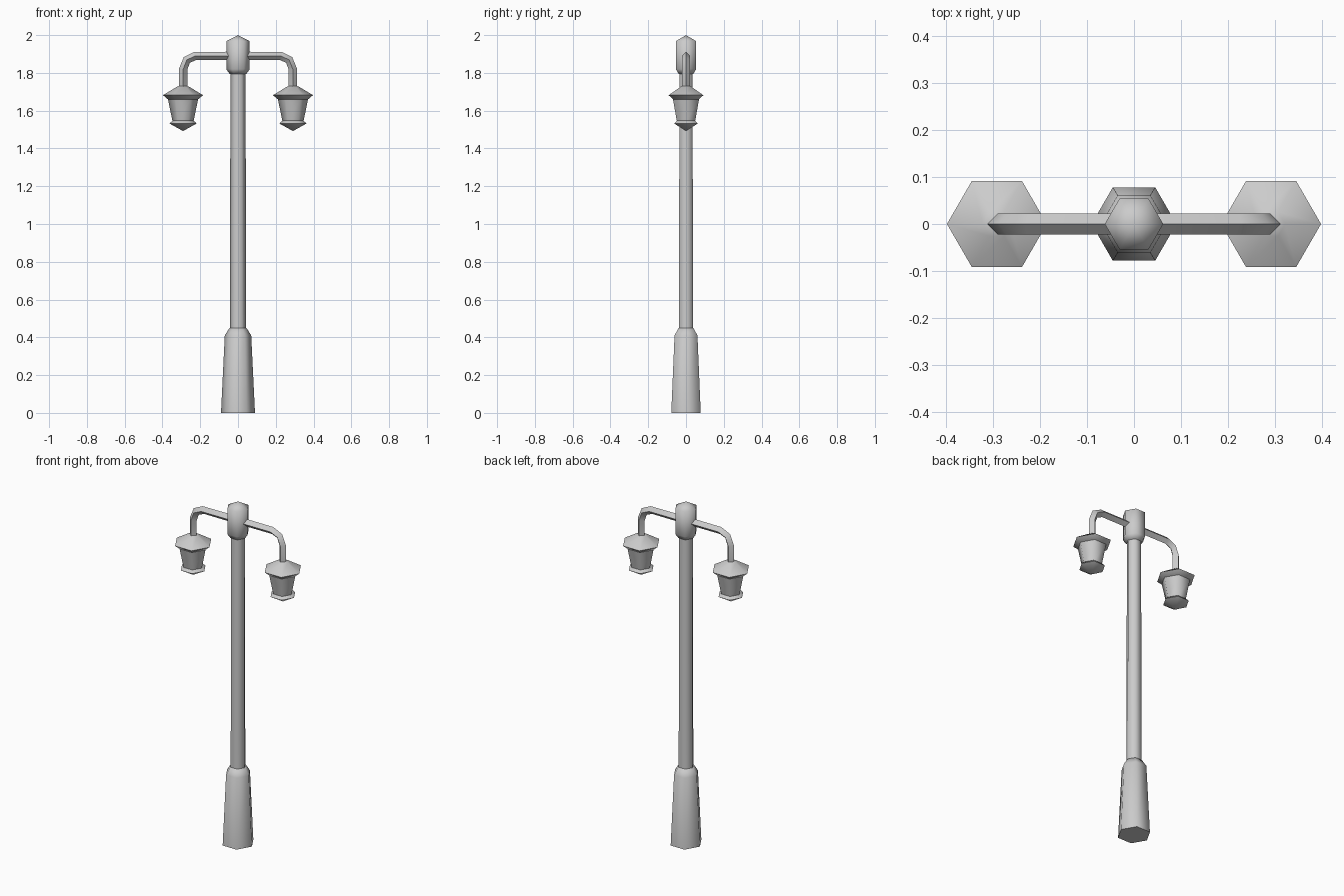
import bpy
import bmesh
from math import pi, cos, sin, radians
from mathutils import Vector

cube = bpy.data.objects.get("Cube")
if cube:
    bpy.data.objects.remove(cube, do_unlink=True)

metal = bpy.data.materials.new("grey_metal")
metal.use_nodes = True
colour = (0.6, 0.6, 0.6, 1)
metal.diffuse_color = colour
metal.node_tree.nodes["Principled BSDF"].inputs["Base Color"].default_value = colour


def finish(name, bm):
    bmesh.ops.recalc_face_normals(bm, faces=bm.faces)
    mesh = bpy.data.meshes.new(name)
    bm.to_mesh(mesh)
    bm.free()
    mesh.materials.append(metal)
    obj = bpy.data.objects.new(name, mesh)
    bpy.context.collection.objects.link(obj)
    bpy.ops.object.select_all(action="DESELECT")
    obj.select_set(True)
    bpy.context.view_layer.objects.active = obj
    bpy.ops.object.shade_smooth_by_angle(angle=radians(65))
    return obj


def skin(bm, rings):
    """Join rings of vertices with quads and close both ends."""
    for a, b in zip(rings, rings[1:]):
        n = len(a)
        for i in range(n):
            j = (i + 1) % n
            bm.faces.new((a[i], a[j], b[j], b[i]))
    bm.faces.new(rings[0])
    bm.faces.new(rings[-1])


def hex_lathe(name, profile, x=0):
    """Six-sided turned part; a radius of zero makes a pointed end."""
    bm = bmesh.new()
    rings = [[bm.verts.new((x + r * cos(i * pi / 3), r * sin(i * pi / 3), z))
              for i in range(6)] for r, z in profile]
    skin(bm, rings)
    bmesh.ops.remove_doubles(bm, verts=bm.verts, dist=0.0001)
    return finish(name, bm)


def arm(name, side, radius=0.022):
    """Diamond-section tube mitred along a bent path."""
    path = [Vector((side * x, 0, z)) for x, z in
            [(0.03, 1.89), (0.225, 1.89), (0.271, 1.869), (0.29, 1.82), (0.29, 1.72)]]
    bm = bmesh.new()
    rings = []
    across = Vector((0, radius, 0))
    for i, p in enumerate(path):
        before = (p - path[max(i - 1, 0)]).normalized()
        after = (path[min(i + 1, len(path) - 1)] - p).normalized()
        up = (before + after).normalized().cross(Vector((0, 1, 0))) * radius
        rings.append([bm.verts.new(p + d) for d in (across, up, -across, -up)])
    skin(bm, rings)
    return finish(name, bm)


# Post
hex_lathe("post_base", [(0.09, 0), (0.07, 0.41), (0.045, 0.45)])
hex_lathe("post_shaft", [(0.043, 0.44), (0.04, 1.82)])
hex_lathe("post_cap", [(0.045, 1.795), (0.062, 1.82), (0.062, 1.968), (0, 2.0)])

# Arms and lanterns
for label, side in (("left", 1), ("right", -1)):
    x = side * 0.291
    arm(label + "_arm", side)
    hex_lathe(label + "_lantern_roof",
              [(0.08, 1.66), (0.106, 1.682), (0.03, 1.728), (0, 1.735)], x)
    hex_lathe(label + "_lantern_body", [(0.055, 1.54), (0.08, 1.662)], x)
    hex_lathe(label + "_lantern_foot",
              [(0, 1.492), (0.072, 1.532), (0.055, 1.548)], x)
